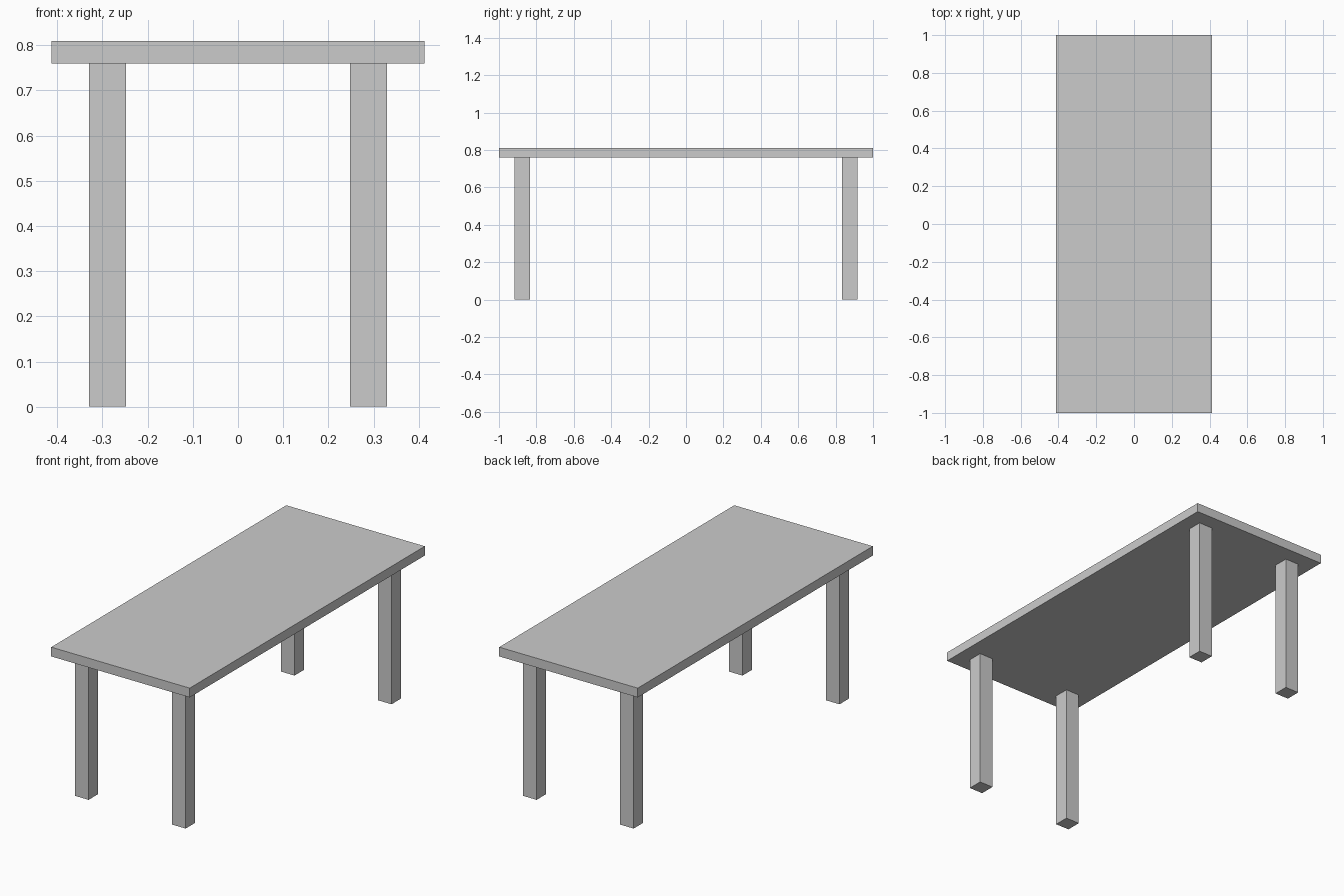
import bpy

if "Cube" in bpy.data.objects:
    bpy.data.objects.remove(bpy.data.objects["Cube"])

TOP_W, TOP_L = 0.825, 2.0
LEG_H, TOP_Z = 0.76, 0.81
LEG = 0.082
LEG_X, LEG_Y = 0.289, 0.876


def box(name, centre, size):
    bpy.ops.mesh.primitive_cube_add(size=1, location=centre)
    obj = bpy.context.object
    obj.name = name
    obj.scale = size
    bpy.ops.object.transform_apply(location=False, rotation=False, scale=True)
    return obj


# Table top
box("table_top", (0, 0, (LEG_H + TOP_Z) / 2), (TOP_W, TOP_L, TOP_Z - LEG_H))

# Four square legs
for y_name, sy in (("front", -1), ("back", 1)):
    for x_name, sx in (("left", -1), ("right", 1)):
        box(f"{y_name}_{x_name}_leg",
            (sx * LEG_X, sy * LEG_Y, LEG_H / 2), (LEG, LEG, LEG_H))
